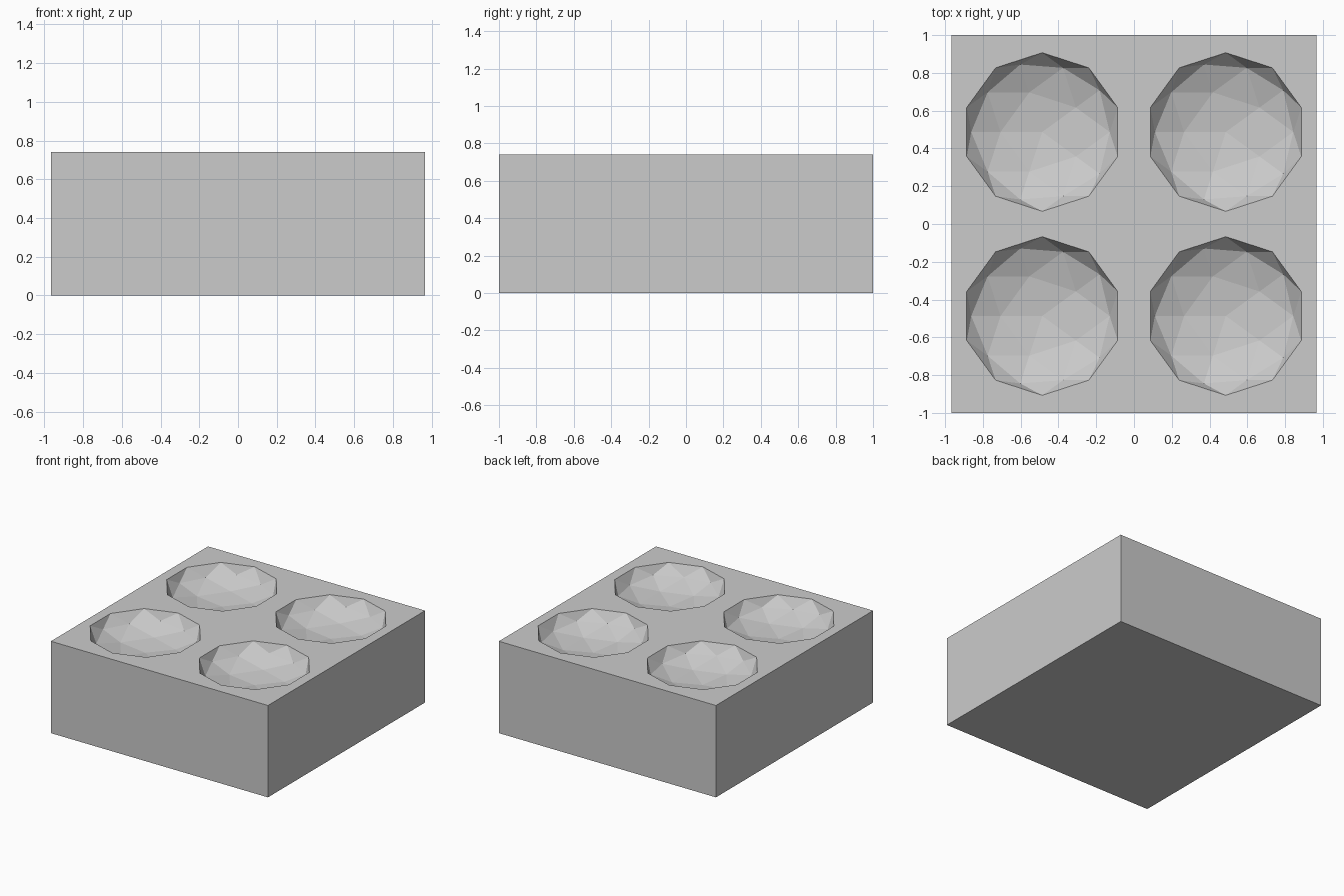
import bpy, bmesh
from mathutils import Matrix

if "Cube" in bpy.data.objects:
    bpy.data.objects.remove(bpy.data.objects["Cube"])

HALF_X, HALF_Y, HEIGHT = 0.967, 1.0, 0.74
RADIUS, DEPTH, SPACING = 0.42, 0.16, 0.486

bm = bmesh.new()

# Block without its top face
bmesh.ops.create_cube(bm, size=1, matrix=Matrix.Translation((0, 0, HEIGHT / 2))
                      @ Matrix.Diagonal((2 * HALF_X, 2 * HALF_Y, HEIGHT, 1)))
top = max(bm.faces, key=lambda f: f.calc_center_median().z)
bmesh.ops.delete(bm, geom=[top], context='FACES_ONLY')

# Four faceted bowls: lower halves of flattened icospheres
for sx in (-1, 1):
    for sy in (-1, 1):
        ball = bmesh.ops.create_icosphere(
            bm, subdivisions=2, radius=1,
            matrix=Matrix.Translation((sx * SPACING, sy * (SPACING + 0.001), HEIGHT))
            @ Matrix.Diagonal((RADIUS, RADIUS, DEPTH, 1)))["verts"]
        upper = [v for v in ball if v.co.z > HEIGHT + 0.001]
        lower = [v for v in ball if v.co.z <= HEIGHT + 0.001]
        bmesh.ops.delete(bm, geom=upper, context='VERTS')
        bmesh.ops.reverse_faces(bm, faces=list({f for v in lower for f in v.link_faces}))

# Top surface filled between the outer border and the bowl rims
rims = [e for e in bm.edges if e.is_boundary]
bmesh.ops.triangle_fill(bm, use_beauty=True, use_dissolve=False,
                        edges=rims, normal=(0, 0, 1))
bmesh.ops.recalc_face_normals(bm, faces=bm.faces[:])

mesh = bpy.data.meshes.new("block_with_bowls")
bm.to_mesh(mesh)
bm.free()
bpy.context.collection.objects.link(bpy.data.objects.new("block_with_bowls", mesh))
